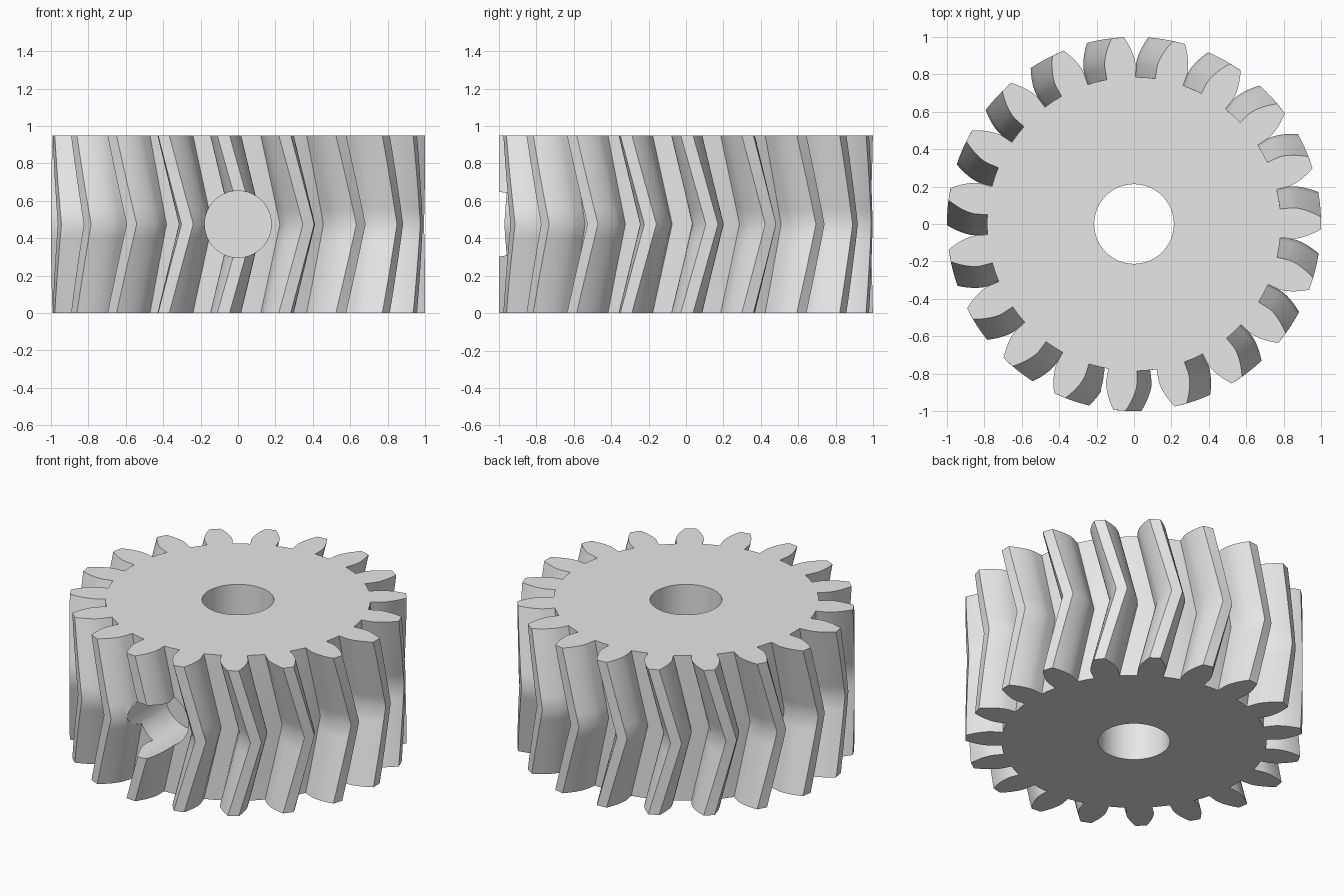
import bpy, bmesh
from math import pi, cos, sin, tan, acos, radians

cube = bpy.data.objects.get("Cube")
if cube:
    bpy.data.objects.remove(cube, do_unlink=True)

# Gear proportions
TEETH = 19
HEIGHT = 0.95
OUTER = 1.0
MODULE = 2 * OUTER / (TEETH + 2)
PITCH = MODULE * TEETH / 2
ROOT = PITCH - 1.25 * MODULE
PRESSURE = radians(20)
BASE = PITCH * cos(PRESSURE)
TWIST = radians(7.7)
PHASE = radians(95)
SLICES = 6          # per half of the herringbone
FLANK_STEPS = 6
BORE = 0.213
SCREW_HOLE = 0.178
SCREW_FLOOR = 0.5   # distance of the blind hole's floor from the axis

# Single grey material
grey = bpy.data.materials.new("plain_grey")
grey.use_nodes = True
colour = (0.8, 0.8, 0.8, 1)
grey.diffuse_color = colour
grey.node_tree.nodes["Principled BSDF"].inputs["Base Color"].default_value = colour


def involute(angle):
    return tan(angle) - angle


def half_angle(r):
    """Half the angle a tooth covers at radius r; radial below the base circle."""
    a = acos(min(1, BASE / r))
    return pi / (2 * TEETH) + involute(PRESSURE) - involute(a)


def gear_profile():
    """Polar outline of all teeth as (radius, angle)."""
    radii = [ROOT] + [BASE + (OUTER - BASE) * i / FLANK_STEPS
                      for i in range(FLANK_STEPS + 1)]
    flank = [(r, half_angle(max(r, BASE))) for r in radii]
    tooth = [(r, -h) for r, h in flank] + [(r, h) for r, h in reversed(flank)]
    pitch_angle = 2 * pi / TEETH
    outline = []
    for t in range(TEETH):
        centre = PHASE + t * pitch_angle
        outline += [(r, centre + a) for r, a in tooth]
        outline.append((ROOT, centre + pitch_angle / 2))
    return outline


# Herringbone body: the outline turns up to mid height and back again
bm = bmesh.new()
outline = gear_profile()
rings = []
for s in range(2 * SLICES + 1):
    turn = TWIST * (1 - abs(s / SLICES - 1))
    z = HEIGHT * s / (2 * SLICES)
    rings.append([bm.verts.new((r * cos(a + turn), r * sin(a + turn), z))
                  for r, a in outline])
count = len(outline)
for low, high in zip(rings, rings[1:]):
    for i in range(count):
        j = (i + 1) % count
        bm.faces.new((low[i], low[j], high[j], high[i]))
bm.faces.new(list(reversed(rings[0])))
bm.faces.new(rings[-1])
mesh = bpy.data.meshes.new("herringbone_gear")
bm.to_mesh(mesh)
bm.free()
mesh.materials.append(grey)
gear = bpy.data.objects.new("herringbone_gear", mesh)
bpy.context.collection.objects.link(gear)


def drill(name, radius, depth, location, rotation=(0, 0, 0)):
    """Cut a round hole in the gear and remove the cutter."""
    bpy.ops.mesh.primitive_cylinder_add(vertices=64, radius=radius, depth=depth,
                                        location=location, rotation=rotation)
    cutter = bpy.context.object
    cutter.name = name
    cutter.hide_render = True
    cutter.data.materials.append(grey)
    bpy.ops.object.select_all(action='DESELECT')
    gear.select_set(True)
    bpy.context.view_layer.objects.active = gear
    cut = gear.modifiers.new(name, 'BOOLEAN')
    cut.operation = 'DIFFERENCE'
    cut.solver = 'EXACT'
    cut.object = cutter
    bpy.ops.object.modifier_apply(modifier=cut.name)
    bpy.data.objects.remove(cutter, do_unlink=True)


# Shaft bore through the middle, blind set-screw hole in the front
drill("shaft_bore", BORE, 2 * HEIGHT, (0, 0, HEIGHT / 2))
drill("screw_hole", SCREW_HOLE, 1, (0, -SCREW_FLOOR - 0.5, HEIGHT / 2),
      (pi / 2, 0, 0))

bpy.ops.object.shade_smooth_by_angle(angle=radians(35))
